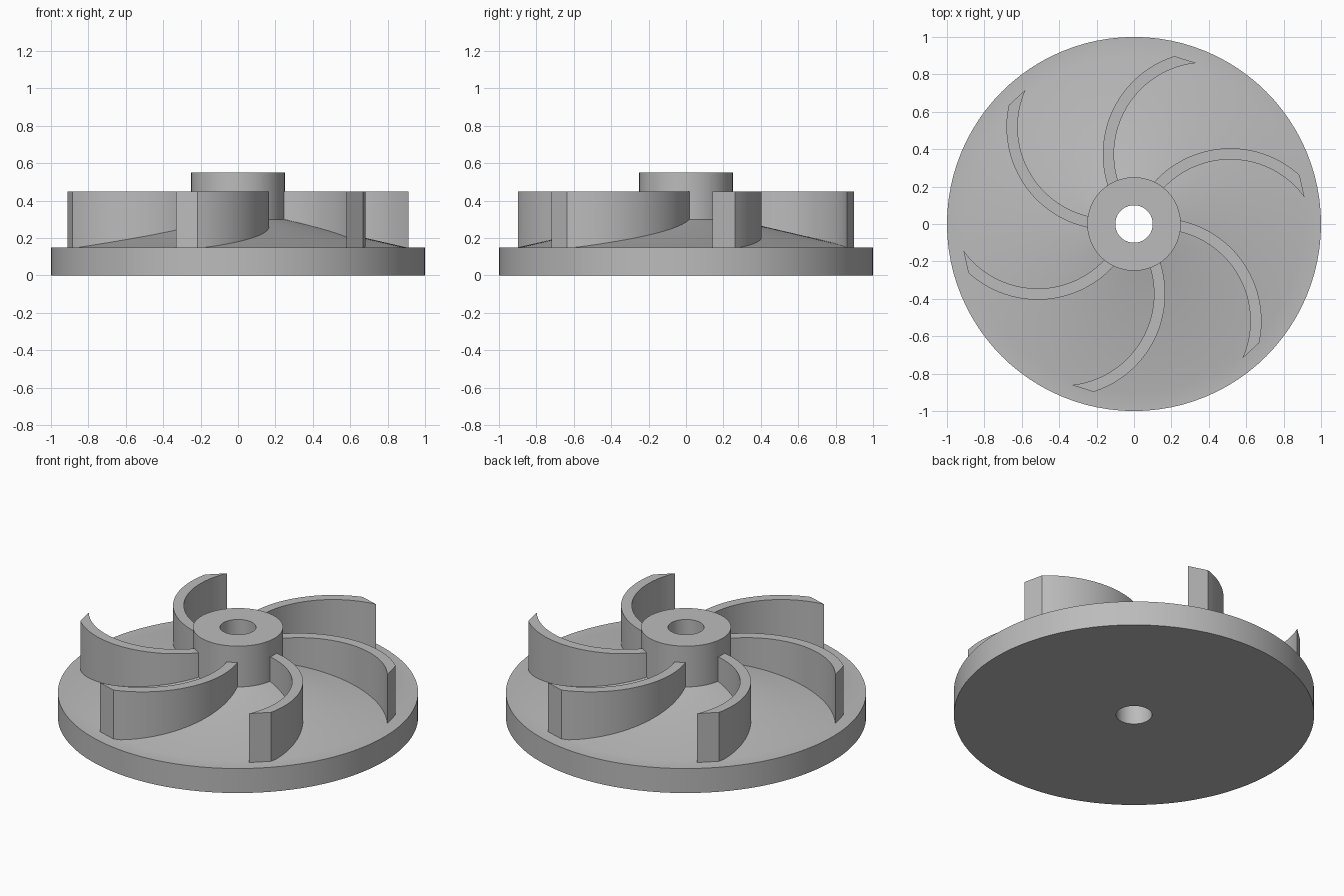
import bpy
import bmesh
from math import radians, cos, sin, acos, atan2, hypot, tau
from mathutils import Matrix

cube = bpy.data.objects.get("Cube")
if cube:
    bpy.data.objects.remove(cube, do_unlink=True)

# Single plain grey material
GREY = (0.5, 0.5, 0.5, 1.0)
metal = bpy.data.materials.new("plain_grey")
metal.use_nodes = True
metal.diffuse_color = GREY
metal.node_tree.nodes["Principled BSDF"].inputs["Base Color"].default_value = GREY


def finish(name, bm):
    """Turn a bmesh into a smooth-shaded object with sharp edges kept."""
    bmesh.ops.recalc_face_normals(bm, faces=bm.faces)
    mesh = bpy.data.meshes.new(name)
    bm.to_mesh(mesh)
    bm.free()
    mesh.materials.append(metal)
    obj = bpy.data.objects.new(name, mesh)
    bpy.context.collection.objects.link(obj)
    bpy.ops.object.select_all(action="DESELECT")
    obj.select_set(True)
    bpy.context.view_layer.objects.active = obj
    bpy.ops.object.shade_smooth_by_angle(angle=radians(30))
    return obj


def lathe(name, profile, steps=96):
    """Spin a closed (radius, height) profile around z."""
    bm = bmesh.new()
    rings = [[bm.verts.new((r * cos(tau * i / steps), r * sin(tau * i / steps), z))
              for i in range(steps)] for r, z in profile]
    for k, ring in enumerate(rings):
        upper = rings[(k + 1) % len(rings)]
        for i in range(steps):
            j = (i + 1) % steps
            bm.faces.new((ring[i], ring[j], upper[j], upper[i]))
    return finish(name, bm)


# Round backplate, conical rise, hub and bore in one turned piece
lathe("backplate_and_hub", [(0.1, 0), (1, 0), (1, 0.15), (0.9, 0.15),
                            (0.25, 0.3), (0.25, 0.55), (0.1, 0.55)])

# Curved blade: two concentric arcs trimmed by an inner and an outer circle
CENTRE_X, CENTRE_Y = 0.515, -0.145
BLADE_BOTTOM, BLADE_TOP = 0.1, 0.45
INNER_TRIM, OUTER_TRIM = 0.2, 0.923
SEGMENTS = 24


def blade_arc(radius):
    """Points of one blade side between the two trim circles."""
    dist = hypot(CENTRE_X, CENTRE_Y)
    heading = atan2(CENTRE_Y, CENTRE_X)
    start, end = [heading + acos((trim ** 2 - dist ** 2 - radius ** 2) / (2 * dist * radius))
                  for trim in (INNER_TRIM, OUTER_TRIM)]
    angles = [start + (end - start) * i / SEGMENTS for i in range(SEGMENTS + 1)]
    return [(CENTRE_X + radius * cos(a), CENTRE_Y + radius * sin(a)) for a in angles]


def blade(name, turn):
    bm = bmesh.new()
    convex, concave = blade_arc(0.55), blade_arc(0.49)
    # Each cross-section is a loop of four corners along the arc
    sections = [[bm.verts.new((*p, z)) for p, z in
                 ((a, BLADE_BOTTOM), (a, BLADE_TOP), (b, BLADE_TOP), (b, BLADE_BOTTOM))]
                for a, b in zip(convex, concave)]
    for s, t in zip(sections, sections[1:]):
        for k in range(4):
            n = (k + 1) % 4
            bm.faces.new((s[k], s[n], t[n], t[k]))
    bm.faces.new(sections[0])
    bm.faces.new(sections[-1])
    bmesh.ops.rotate(bm, verts=bm.verts, matrix=Matrix.Rotation(turn, 3, "Z"))
    return finish(name, bm)


# Six blades evenly spaced around the hub
for i in range(6):
    blade(f"blade_{i + 1}", tau * i / 6)
